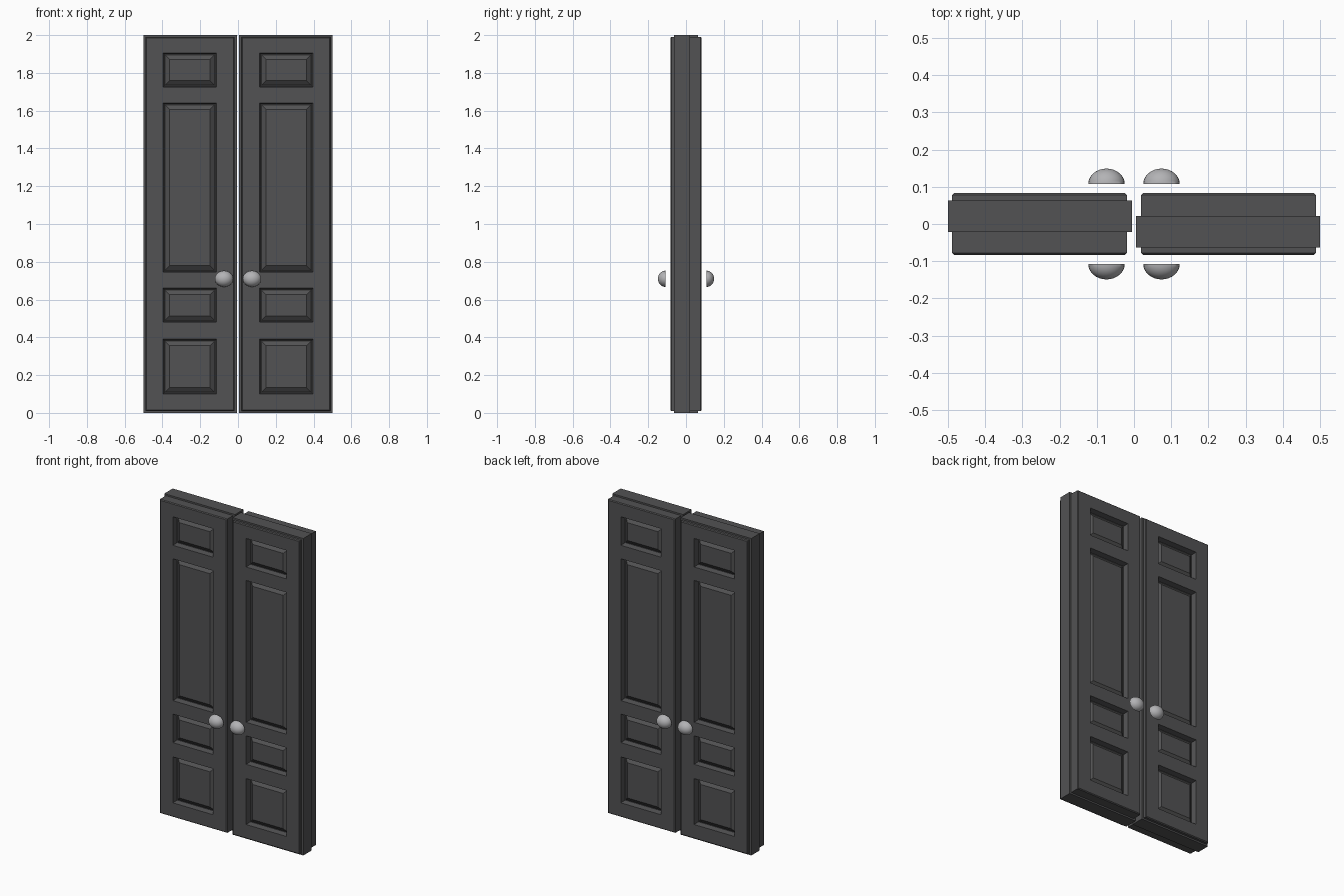
import bpy, bmesh, math
from mathutils import Matrix, Vector

if "Cube" in bpy.data.objects:
    bpy.data.objects.remove(bpy.data.objects["Cube"])

X0, X1 = 0.019, 0.489          # leaf width (right hand side)
Z0, Z1 = 0.01, 1.99            # leaf height
HALF = 0.083                   # half thickness of leaf
CH = 0.005                     # edge chamfer
PX = (0.115, 0.396)            # panel column
PANELS = [(0.10, 0.39), (0.48, 0.66), (0.745, 1.64), (1.725, 1.905)]


def material(name, v):
    m = bpy.data.materials.new(name)
    m.diffuse_color = (v, v, v * 1.03, 1)
    m.use_nodes = True
    m.node_tree.nodes["Principled BSDF"].inputs["Base Color"].default_value = m.diffuse_color
    return m


DARK = material("dark_paint", 0.085)
METAL = material("knob_metal", 0.45)


def finish(bm, name, mat):
    bmesh.ops.recalc_face_normals(bm, faces=bm.faces)
    me = bpy.data.meshes.new(name)
    bm.to_mesh(me)
    bm.free()
    me.materials.append(mat)
    ob = bpy.data.objects.new(name, me)
    bpy.context.collection.objects.link(ob)
    return ob


def leaf(name, side):
    """Panelled door leaf: one face is made, then mirrored through y."""
    bm = bmesh.new()
    xs = [X0 + CH, *PX, X1 - CH]
    zs = [Z0 + CH] + [z for p in PANELS for z in p] + [Z1 - CH]
    grid = [[bm.verts.new((x, -HALF, z)) for x in xs] for z in zs]
    panels = []
    for j in range(len(zs) - 1):
        for i in range(3):
            f = bm.faces.new((grid[j][i], grid[j][i + 1], grid[j + 1][i + 1], grid[j + 1][i]))
            if i == 1 and j % 2:
                panels.append(f)
    bm.normal_update()
    rim = [e for e in bm.edges if e.is_boundary]
    # recess wall, narrow moulding, then the raised field
    for t, d in ((0.006, -0.034), (0.004, 0), (0.024, 0.018)):
        bmesh.ops.inset_individual(bm, faces=panels, thickness=t, depth=d, use_even_offset=True)
    # chamfer and side walls back to the middle plane
    cx, cz = (X0 + X1) / 2, (Z0 + Z1) / 2
    for grow, y in ((CH, -HALF + CH), (0, 0)):
        geo = bmesh.ops.extrude_edge_only(bm, edges=rim)["geom"]
        rim = [g for g in geo if isinstance(g, bmesh.types.BMEdge)]
        for v in [g for g in geo if isinstance(g, bmesh.types.BMVert)]:
            if abs(v.co.x - xs[0]) < 1e-4:
                v.co.x -= grow
            elif abs(v.co.x - xs[-1]) < 1e-4:
                v.co.x += grow
            if abs(v.co.z - zs[0]) < 1e-4:
                v.co.z -= grow
            elif abs(v.co.z - zs[-1]) < 1e-4:
                v.co.z += grow
            v.co.y = y
    bmesh.ops.mirror(bm, geom=bm.verts[:] + bm.edges[:] + bm.faces[:], axis='Y', merge_dist=0.0001)
    bmesh.ops.scale(bm, vec=(side, 1, 1), verts=bm.verts)
    return finish(bm, name, DARK)


def flange(name, side):
    """Rebate lip running round the edge of the leaf, offset in depth."""
    bm = bmesh.new()
    size, mid = Vector((0.494, 0.084, 2.0)), Vector((0.253 * side, -0.021 * side, 1.0))
    bmesh.ops.create_cube(bm, size=1, matrix=Matrix.Translation(mid) @ Matrix.Diagonal((*size, 1)))
    faces = [f for f in bm.faces if abs(f.normal.y) > 0.9]
    bmesh.ops.inset_individual(bm, faces=faces, thickness=0.015, use_even_offset=True)
    bmesh.ops.delete(bm, geom=faces, context='FACES')
    return finish(bm, name, DARK)


def knob(name, x, face):
    """Half-dome knob standing off the leaf."""
    bm = bmesh.new()
    bmesh.ops.create_uvsphere(bm, u_segments=24, v_segments=16, radius=1)
    bmesh.ops.bisect_plane(bm, geom=bm.verts[:] + bm.edges[:] + bm.faces[:],
                           plane_co=(0, 0, 0), plane_no=(0, 0, 1), clear_inner=True)
    bmesh.ops.holes_fill(bm, edges=[e for e in bm.edges if e.is_boundary])
    m = (Matrix.Translation((x, 0.108 * face, 0.71))
         @ Matrix.Diagonal((0.049, 0.041, 0.043, 1))
         @ Matrix.Rotation(-face * math.pi / 2, 4, 'X'))
    bmesh.ops.transform(bm, matrix=m, verts=bm.verts)
    ob = finish(bm, name, METAL)
    bpy.context.view_layer.objects.active = ob
    bpy.ops.object.select_all(action='DESELECT')
    ob.select_set(True)
    bpy.ops.object.shade_smooth_by_angle(angle=math.radians(40))


for side, label in ((-1, "left"), (1, "right")):
    leaf(f"{label}_door_leaf", side)
    flange(f"{label}_door_rebate", side)
    for face, where in ((-1, "front"), (1, "back")):
        knob(f"{label}_{where}_knob", 0.074 * side, face)
